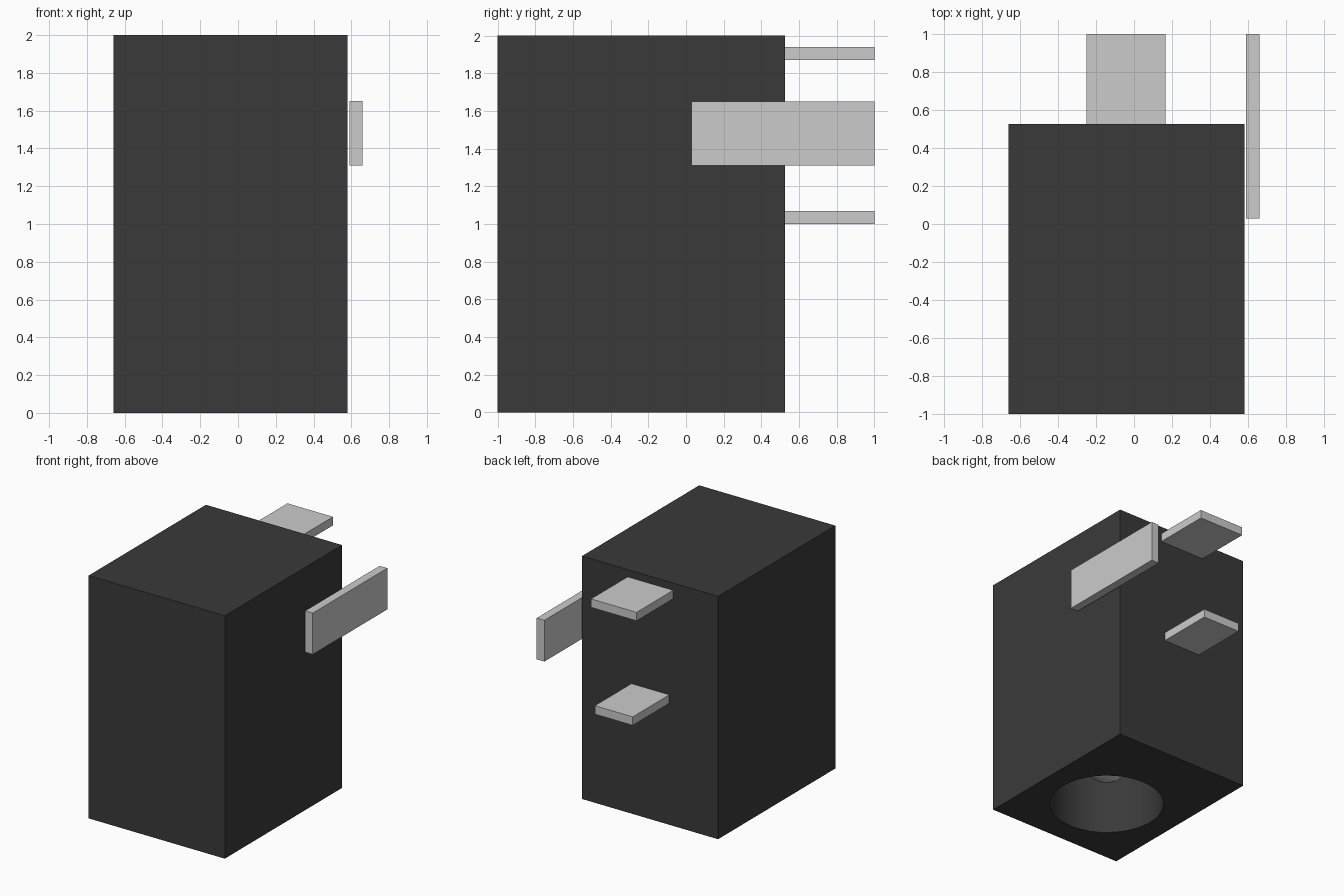
import bpy
import math

if "Cube" in bpy.data.objects:
    bpy.data.objects.remove(bpy.data.objects["Cube"], do_unlink=True)


def material(name, value):
    mat = bpy.data.materials.new(name)
    mat.use_nodes = True
    colour = (value, value, value, 1)
    mat.diffuse_color = colour
    mat.node_tree.nodes["Principled BSDF"].inputs["Base Color"].default_value = colour
    return mat


charcoal = material("charcoal", 0.042)
light_grey = material("light grey", 0.6)


def finish(name, mat):
    obj = bpy.context.object
    obj.name = name
    obj.data.materials.append(mat)
    return obj


def box(name, low, high, mat):
    """Axis-aligned box between two opposite corners."""
    centre = [(a + b) / 2 for a, b in zip(low, high)]
    bpy.ops.mesh.primitive_cube_add(size=1, location=centre)
    obj = finish(name, mat)
    obj.scale = [b - a for a, b in zip(low, high)]
    bpy.ops.object.transform_apply(location=False, rotation=False, scale=True)
    return obj


# Main housing
housing = box("housing", (-0.66, -1.0, 0), (0.58, 0.525, 2), charcoal)

# Round recess bored into the underside
bore_x, bore_y, bore_depth = -0.035, -0.37, 0.62
bpy.ops.mesh.primitive_cylinder_add(vertices=64, radius=0.438, depth=2 * bore_depth,
                                    location=(bore_x, bore_y, 0))
cutter = finish("recess_cutter", charcoal)
cutter.hide_render = True
bpy.context.view_layer.objects.active = housing
bore = housing.modifiers.new("recess", "BOOLEAN")
bore.operation = "DIFFERENCE"
bore.solver = "EXACT"
bore.object = cutter
bpy.ops.object.modifier_apply(modifier=bore.name)
bpy.data.objects.remove(cutter, do_unlink=True)
bpy.ops.object.select_all(action="DESELECT")
housing.select_set(True)
bpy.ops.object.shade_smooth_by_angle(angle=math.radians(30))

# Rounded bulb hanging from the ceiling of the recess
bpy.ops.mesh.primitive_uv_sphere_add(segments=32, ring_count=16, radius=0.2,
                                     location=(bore_x, bore_y, bore_depth - 0.2))
finish("recess_bulb", light_grey)
bpy.ops.object.shade_smooth()

# Mounting plates: two behind the housing, one upright beside it
box("upper_back_plate", (-0.25, 0.525, 1.87), (0.165, 1.0, 1.94), light_grey)
box("lower_back_plate", (-0.215, 0.525, 1.0), (0.13, 1.0, 1.07), light_grey)
box("left_side_plate", (0.59, 0.03, 1.31), (0.66, 1.0, 1.65), light_grey)
